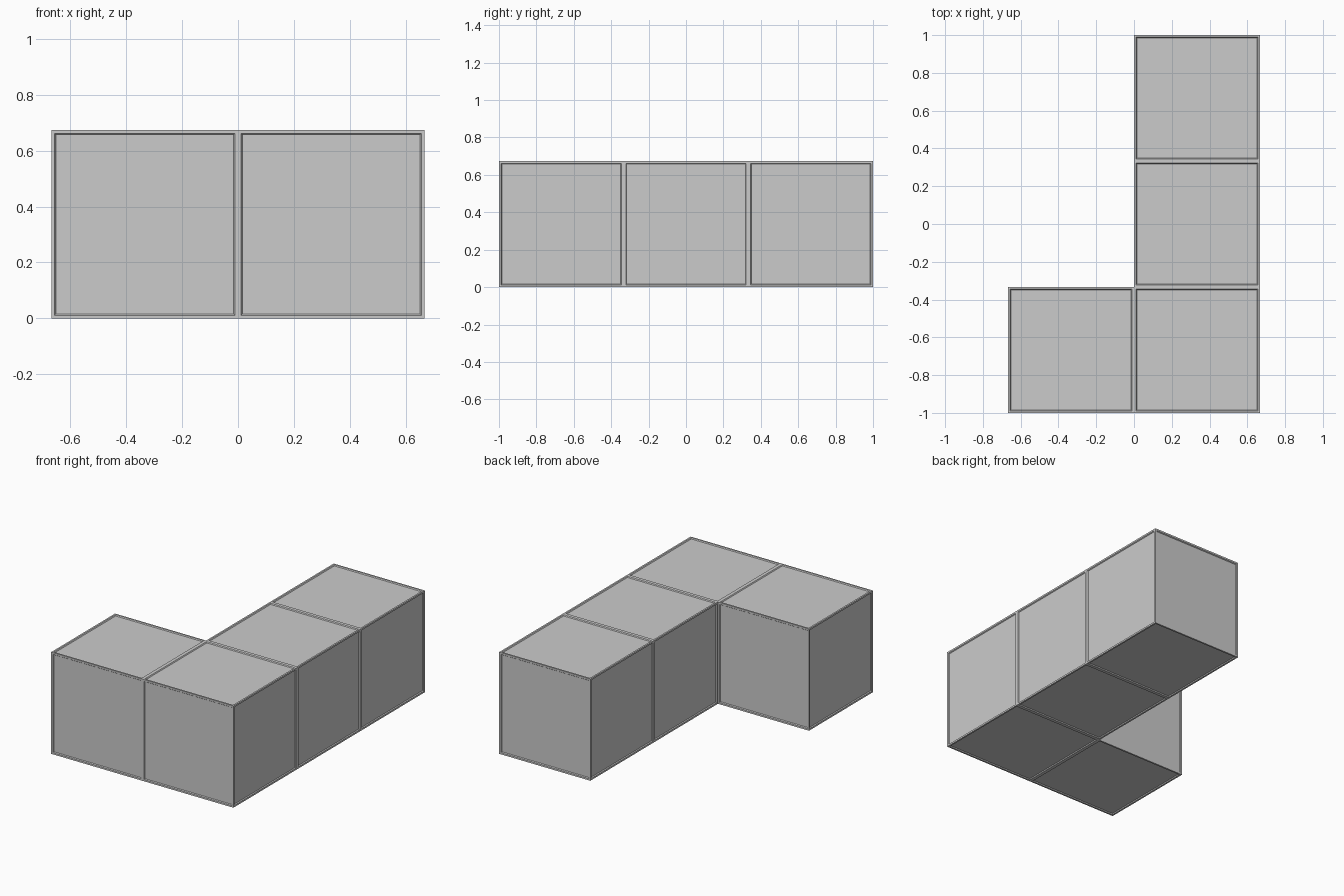
import bpy, bmesh

if "Cube" in bpy.data.objects:
    bpy.data.objects.remove(bpy.data.objects["Cube"])

SIZE = 0.6667
HEIGHT = 0.673
FRAME = 0.016   # width of the raised rim on each face
LIP = 0.006     # sloped step from rim to panel
DEPTH = 0.006   # how far each panel sits below the rim


def block(name, x, y):
    """Cube with a raised rim and a sunken panel on all six sides."""
    bm = bmesh.new()
    bmesh.ops.create_cube(bm, size=1)
    bmesh.ops.scale(bm, vec=(SIZE, SIZE, HEIGHT), verts=bm.verts)
    panels = bm.faces[:]
    bmesh.ops.inset_individual(bm, faces=panels, thickness=FRAME, depth=0)
    bmesh.ops.inset_individual(bm, faces=panels, thickness=LIP, depth=-DEPTH)
    bmesh.ops.recalc_face_normals(bm, faces=bm.faces)
    mesh = bpy.data.meshes.new(name)
    bm.to_mesh(mesh)
    bm.free()
    ob = bpy.data.objects.new(name, mesh)
    ob.location = (x, y, HEIGHT / 2)
    bpy.context.collection.objects.link(ob)


# Straight row of three blocks
for i, name in enumerate(("corner_block", "middle_block", "end_block")):
    block(name, SIZE / 2, (i - 1) * SIZE)

# Foot block beside the corner
block("foot_block", -SIZE / 2, -SIZE)
